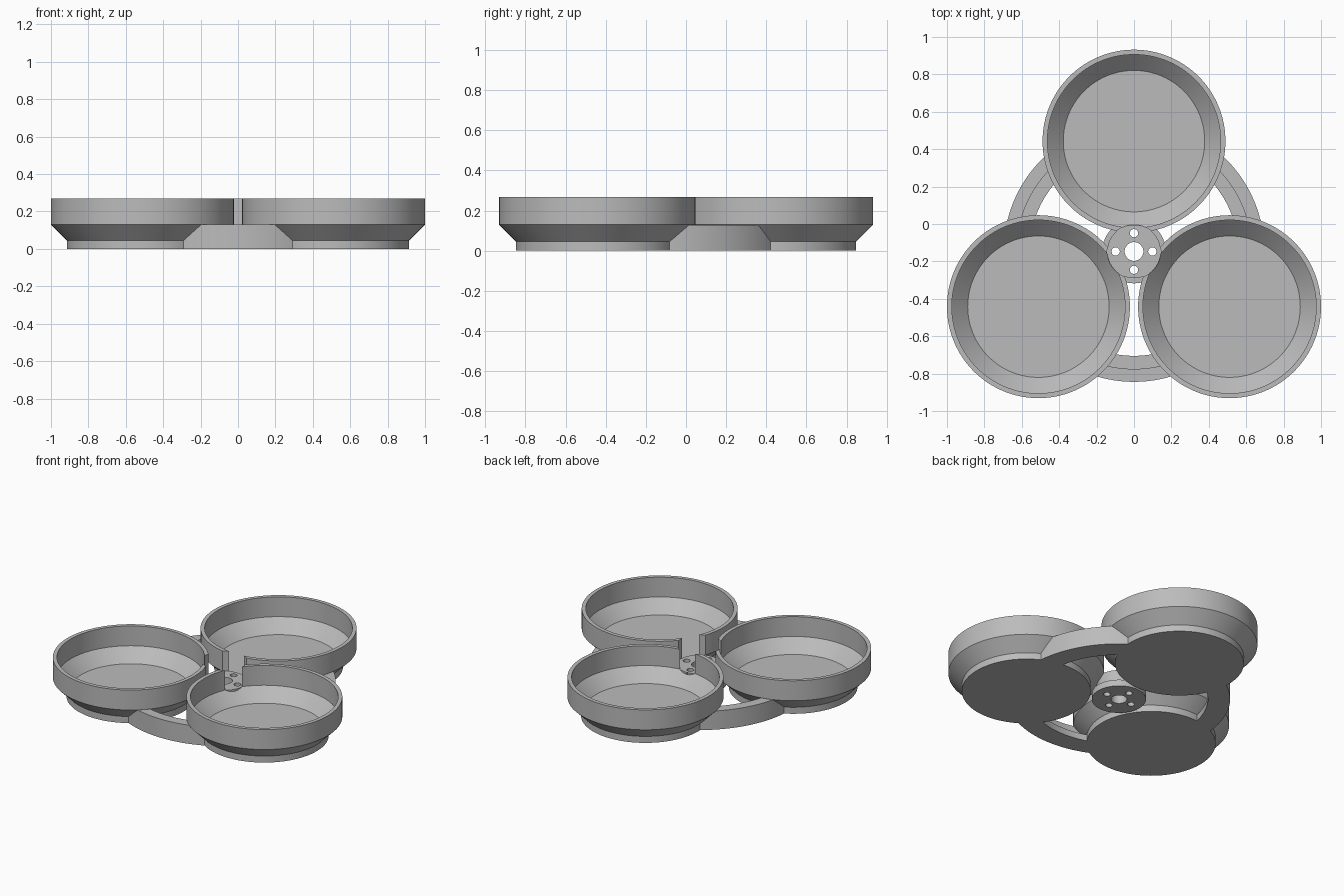
import bpy, bmesh, math

if "Cube" in bpy.data.objects:
    bpy.data.objects.remove(bpy.data.objects["Cube"])

HUB_Y = -0.147      # centre of the triangular layout
REACH = 0.59        # hub centre to cup centre
SEG = 128


def lathe(name, profile, x=0.0, y=0.0, closed=False, seg=SEG):
    """Solid of revolution about a vertical axis; open profiles get flat caps."""
    bm = bmesh.new()
    rings = []
    for r, z in profile:
        rings.append([bm.verts.new((x + r * math.cos(2 * math.pi * i / seg),
                                    y + r * math.sin(2 * math.pi * i / seg), z))
                      for i in range(seg)])
    pairs = list(zip(rings, rings[1:]))
    if closed:
        pairs.append((rings[-1], rings[0]))
    else:
        bm.faces.new(rings[0])
        bm.faces.new(rings[-1])
    for a, b in pairs:
        for i in range(seg):
            j = (i + 1) % seg
            bm.faces.new((a[i], a[j], b[j], b[i]))
    bmesh.ops.recalc_face_normals(bm, faces=bm.faces)
    mesh = bpy.data.meshes.new(name)
    bm.to_mesh(mesh)
    bm.free()
    obj = bpy.data.objects.new(name, mesh)
    bpy.context.collection.objects.link(obj)
    return obj


def combine(target, tool, operation):
    """Apply one boolean and remove the tool."""
    mod = target.modifiers.new("bool", 'BOOLEAN')
    mod.operation = operation
    mod.solver = 'EXACT'
    mod.object = tool
    dg = bpy.context.evaluated_depsgraph_get()
    mesh = bpy.data.meshes.new_from_object(target.evaluated_get(dg))
    target.modifiers.clear()
    target.data = mesh
    bpy.data.objects.remove(tool)


centres = [(REACH * math.cos(math.radians(a)), HUB_Y + REACH * math.sin(math.radians(a)))
           for a in (90, 210, 330)]

# Stepped ring that ties the cups together
tray = lathe("triple_cup_tray",
             [(0.558, 0), (0.697, 0), (0.697, 0.129), (0.628, 0.129),
              (0.628, 0.044), (0.558, 0.044)], 0, HUB_Y, closed=True)

# Cup outer bodies: foot, flared cone, straight wall
for x, y in centres:
    combine(tray, lathe("cup_body", [(0.404, 0), (0.404, 0.045), (0.489, 0.13),
                                     (0.489, 0.268)], x, y), 'UNION')

# Cup hollows
for x, y in centres:
    combine(tray, lathe("cup_hollow", [(0.378, 0.046), (0.463, 0.131),
                                       (0.463, 0.4)], x, y), 'DIFFERENCE')

# Central hub with a low flange
combine(tray, lathe("hub", [(0.17, 0), (0.17, 0.044), (0.143, 0.044),
                            (0.143, 0.13)], 0, HUB_Y), 'UNION')

# Clearance above the hub, notching the cup walls
combine(tray, lathe("hub_clearance", [(0.1435, 0.1295), (0.1435, 0.5)], 0, HUB_Y),
        'DIFFERENCE')

# Shaft hole and four screw holes
holes = [(0, 0, 0.05)] + [(0.098 * dx, 0.098 * dy, 0.022)
                          for dx, dy in ((1, 0), (-1, 0), (0, 1), (0, -1))]
for dx, dy, r in holes:
    combine(tray, lathe("hole", [(r, -0.2), (r, 0.5)], dx, HUB_Y + dy, seg=48),
            'DIFFERENCE')

# Single grey colour
grey = bpy.data.materials.new("grey")
grey.diffuse_color = (0.5, 0.5, 0.5, 1)
grey.use_nodes = True
grey.node_tree.nodes["Principled BSDF"].inputs["Base Color"].default_value = grey.diffuse_color
tray.data.materials.clear()
tray.data.materials.append(grey)
for p in tray.data.polygons:
    p.material_index = 0

# Smooth curved walls, sharp rims
bpy.ops.object.select_all(action='DESELECT')
tray.select_set(True)
bpy.context.view_layer.objects.active = tray
bpy.ops.object.shade_smooth_by_angle(angle=math.radians(30))
